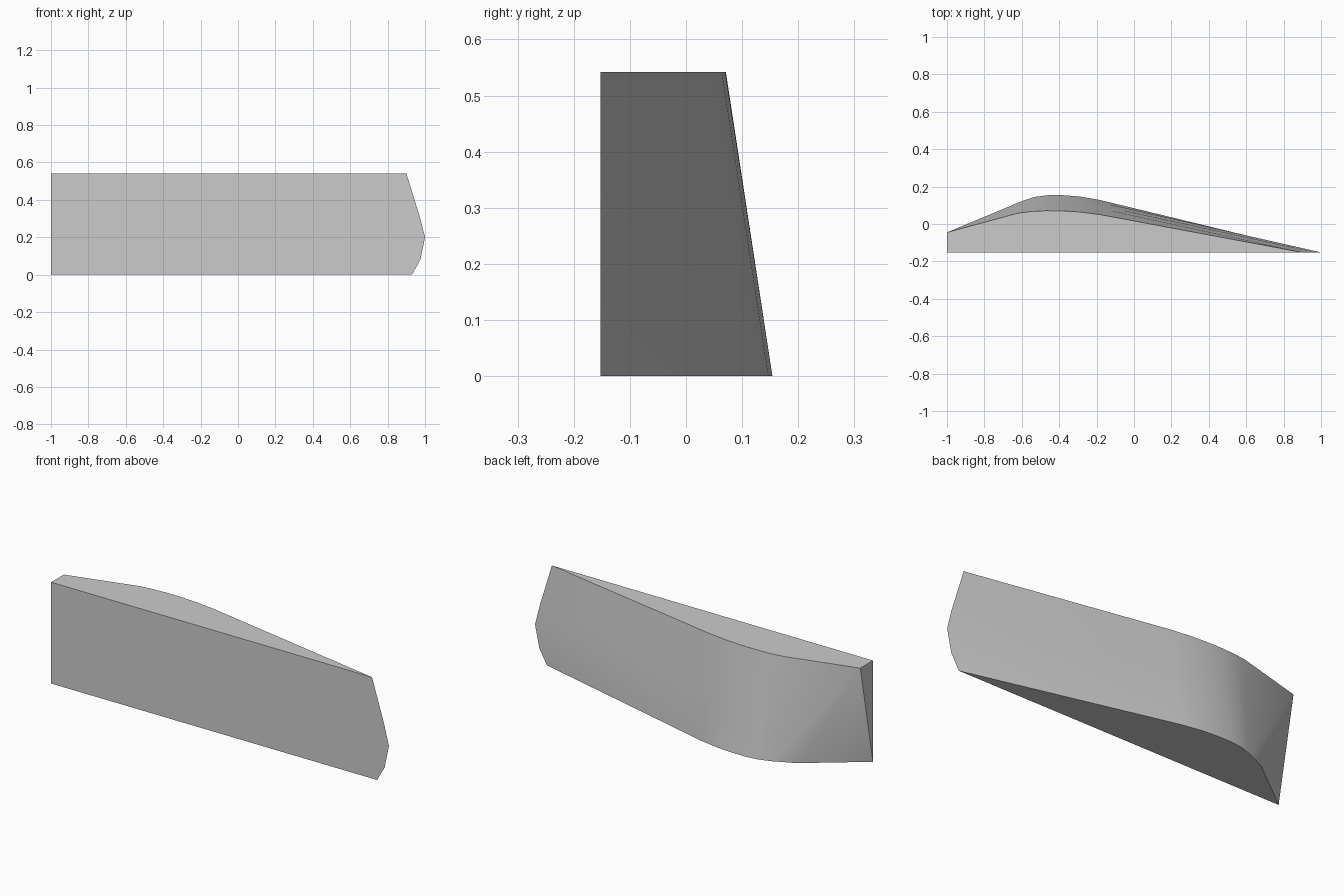
import bpy, bmesh
from math import radians

cube = bpy.data.objects.get("Cube")
if cube:
    bpy.data.objects.remove(cube, do_unlink=True)

HEIGHT = 0.542
FRONT = -0.152

# Curved back of the lower and upper outlines, from the thick end to the tip
lower = [(-0.71, 0.07), (-0.6, 0.122), (-0.53, 0.145), (-0.46, 0.154),
         (-0.38, 0.154), (-0.29, 0.147), (-0.18, 0.128)]
upper = [(-0.62, 0.058), (-0.55, 0.067), (-0.47, 0.071),
         (-0.38, 0.07), (-0.29, 0.064), (-0.18, 0.05)]
# Bowed tip edge as (x, z)
tip = [(0.93, 0), (0.975, 0.08), (1.0, 0.2), (0.972, 0.31), (0.9, HEIGHT)]

bm = bmesh.new()


def vert(x, y, z):
    return bm.verts.new((x, y, z))


low = [vert(x, y, 0) for x, y in lower]
top = [vert(x, y, HEIGHT) for x, y in upper]
edge = [vert(x, FRONT, z) for x, z in tip]
corner_low = vert(-1, FRONT, 0)
corner_top = vert(-1, FRONT, HEIGHT)
corner_back = vert(-1, -0.045, HEIGHT)

# Flat front, base, top and triangular end
bm.faces.new([corner_low, *edge, corner_top])
bm.faces.new([corner_low, *low, edge[0]])
bm.faces.new([corner_top, edge[-1], *reversed(top), corner_back])
bm.faces.new([corner_low, corner_top, corner_back])

# Fan at the thick end, then the ruled curved back
bm.faces.new([corner_back, low[0], corner_low])
bm.faces.new([corner_back, low[1], low[0]])
bm.faces.new([corner_back, top[0], low[1]])
for i in range(len(top) - 1):
    bm.faces.new([low[i + 1], top[i], top[i + 1], low[i + 2]])

# Tapering panel from the curve to the bowed tip
column = [low[-1]]
for x, z in tip[1:-1]:
    column.append(vert(*low[-1].co.lerp(top[-1].co, z / HEIGHT)))
column.append(top[-1])
for i in range(len(tip) - 1):
    bm.faces.new([column[i], column[i + 1], edge[i + 1], edge[i]])
# Join the extra column points to the last curved strip
strip = next(f for f in bm.faces if low[-1] in f.verts and top[-1] in f.verts
             and low[-2] in f.verts and top[-2] in f.verts)
bm.faces.remove(strip)
side = [low[-2]]
for x, z in tip[1:-1]:
    side.append(vert(*low[-2].co.lerp(top[-2].co, z / HEIGHT)))
side.append(top[-2])
for i in range(len(side) - 1):
    bm.faces.new([side[i], side[i + 1], column[i + 1], column[i]])
previous = next(f for f in bm.faces if low[-2] in f.verts and top[-2] in f.verts
                and low[-3] in f.verts)
bm.faces.remove(previous)
bm.faces.new([low[-3], top[-3], *reversed(side)])

bmesh.ops.recalc_face_normals(bm, faces=bm.faces)
mesh = bpy.data.meshes.new("tapered_block")
bm.to_mesh(mesh)
bm.free()

block = bpy.data.objects.new("tapered_block", mesh)
bpy.context.collection.objects.link(block)

# Plain grey
grey = bpy.data.materials.new("light_grey")
grey.use_nodes = True
colour = (0.6, 0.6, 0.6, 1)
grey.diffuse_color = colour
grey.node_tree.nodes["Principled BSDF"].inputs["Base Color"].default_value = colour
mesh.materials.append(grey)

bpy.ops.object.select_all(action="DESELECT")
block.select_set(True)
bpy.context.view_layer.objects.active = block
bpy.ops.object.shade_smooth_by_angle(angle=radians(30))
